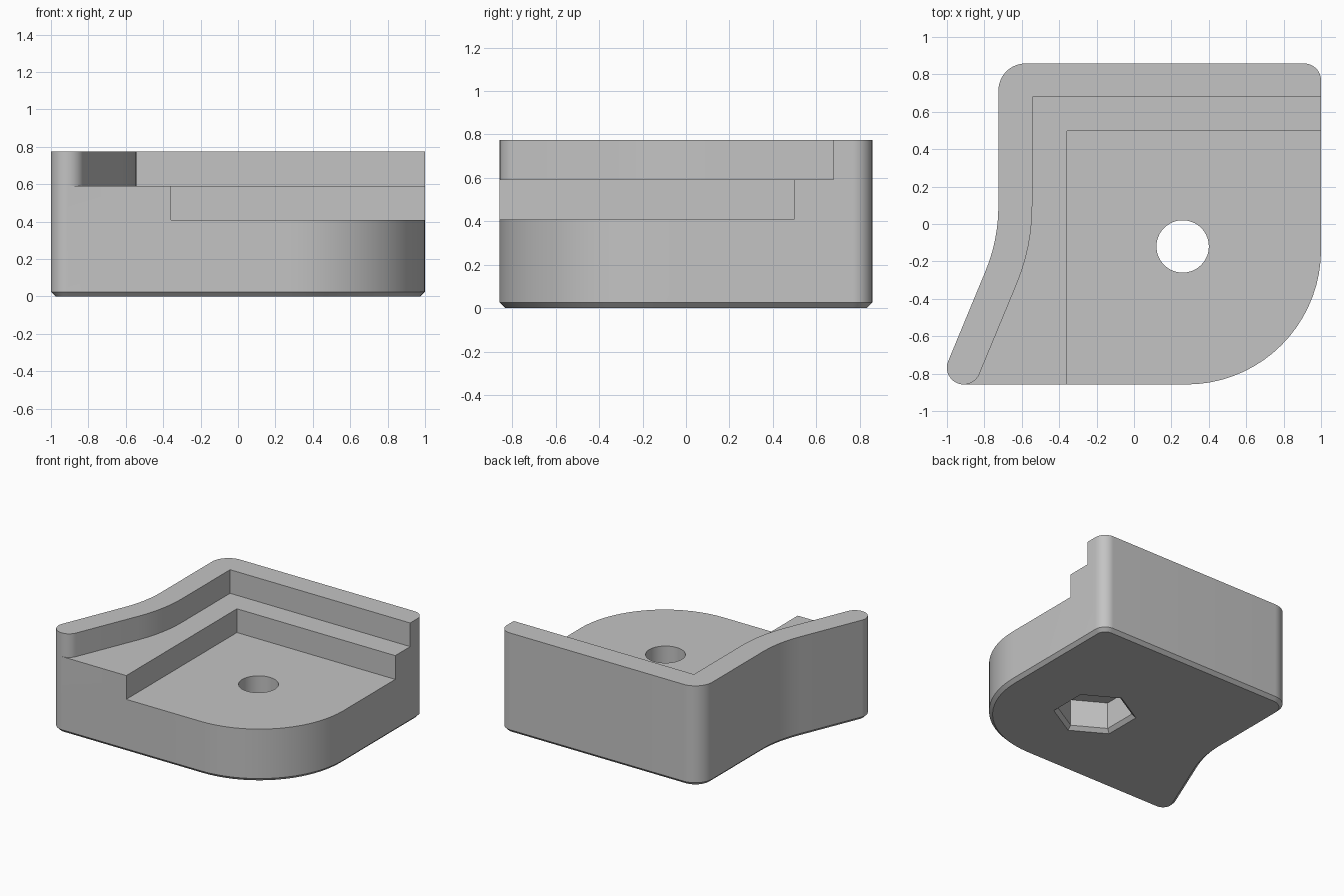
import bpy, bmesh, math
from mathutils import Vector

if "Cube" in bpy.data.objects:
    bpy.data.objects.remove(bpy.data.objects["Cube"])

HALF_Y, TOP = 0.858, 0.775
SLOPE = math.radians(22.5)      # lean of the flared side
TIP_R, WALL = 0.09, 0.181       # flare tip radius, rim wall thickness


def fillet(corners):
    """Round each (x, y, radius) corner of a closed outline."""
    out = []
    n = len(corners)
    for i, (x, y, r) in enumerate(corners):
        p = Vector((x, y))
        if r == 0:
            out.append(p)
            continue
        a = (Vector(corners[i - 1][:2]) - p).normalized()
        b = (Vector(corners[(i + 1) % n][:2]) - p).normalized()
        half = a.angle(b) / 2
        c = p + (a + b).normalized() * (r / math.sin(half))
        start = p + a * (r / math.tan(half)) - c
        end = p + b * (r / math.tan(half)) - c
        sweep = math.atan2(start.x * end.y - start.y * end.x, start.dot(end))
        steps = max(6, int(abs(sweep) / math.radians(5)))
        for k in range(steps + 1):
            t = sweep * k / steps
            out.append(c + Vector((start.x * math.cos(t) - start.y * math.sin(t),
                                   start.x * math.sin(t) + start.y * math.cos(t))))
    return out


def loft(name, rings):
    """Solid from (points, z) rings with equal point counts."""
    bm = bmesh.new()
    loops = [[bm.verts.new((p[0], p[1], z)) for p in pts] for pts, z in rings]
    bm.faces.new(loops[0][::-1])
    bm.faces.new(loops[-1])
    n = len(loops[0])
    for lo, hi in zip(loops, loops[1:]):
        for i in range(n):
            j = (i + 1) % n
            bm.faces.new((lo[i], lo[j], hi[j], hi[i]))
    bmesh.ops.recalc_face_normals(bm, faces=bm.faces)
    mesh = bpy.data.meshes.new(name)
    bm.to_mesh(mesh)
    bm.free()
    ob = bpy.data.objects.new(name, mesh)
    bpy.context.collection.objects.link(ob)
    return ob


def inset(pts, d):
    """Move a counter-clockwise outline inwards by d."""
    res = []
    for i, p in enumerate(pts):
        e1 = (p - pts[i - 1]).normalized()
        e2 = (pts[(i + 1) % len(pts)] - p).normalized()
        n1, n2 = Vector((-e1.y, e1.x)), Vector((-e2.y, e2.x))
        res.append(p + (n1 + n2) * (d / (1 + n1.dot(n2))))
    return res


def ngon(r, n, turn=0.0):
    return [Vector((0.26 + r * math.cos(turn + math.tau * k / n),
                    -0.12 + r * math.sin(turn + math.tau * k / n))) for k in range(n)]


# Bracket body with chamfered underside
bend_y = -0.085
tip_x = -0.725 - (HALF_Y + bend_y) * math.tan(SLOPE)
outline = fillet([(1, -HALF_Y, 0.72), (1, HALF_Y, 0.09), (-0.725, HALF_Y, 0.145),
                  (-0.725, bend_y, 0.9), (tip_x, -HALF_Y, TIP_R)])
body = loft("corner_bracket", [(inset(outline, 0.025), 0), (outline, 0.025), (outline, TOP)])

# Upper ledge cutter follows the flared wall and curls round its tip
in_x = -0.725 + WALL
in_y = bend_y - WALL * math.tan(SLOPE / 2)
tip = Vector((-1 + TIP_R, -HALF_Y + TIP_R))
curl = [(tip.x + TIP_R * math.cos(-SLOPE - t), tip.y + TIP_R * math.sin(-SLOPE - t), 0)
        for t in [(math.pi / 2 - SLOPE) * k / 8 for k in range(9)]]
ledge = fillet([(2, 0.68, 0), (in_x, 0.68, 0), (in_x, in_y, 1.08)] + curl
               + [(tip.x, -2, 0), (2, -2, 0)])
lower = [(2, 0.497), (-0.357, 0.497), (-0.357, -2), (2, -2)]

# Ledge, floor, screw hole and nut pocket cutters
hexagon = math.pi / 6
cutters = [
    loft("ledge_cutter", [(ledge, 0.592), (ledge, 1.2)]),
    loft("floor_cutter", [(lower, 0.408), (lower, 1.3)]),
    loft("hole_cutter", [(ngon(0.14, 64), 0.1), (ngon(0.14, 64), 0.7)]),
    loft("nut_cutter", [(ngon(0.32, 6, hexagon), -0.025), (ngon(0.265, 6, hexagon), 0.028),
                        (ngon(0.265, 6, hexagon), 0.235)]),
]
bpy.context.view_layer.objects.active = body
body.select_set(True)
for c in cutters:
    m = body.modifiers.new(c.name, 'BOOLEAN')
    m.operation, m.solver, m.object = 'DIFFERENCE', 'EXACT', c
    bpy.ops.object.modifier_apply(modifier=m.name)
    bpy.data.objects.remove(c)

# Plain grey finish
grey = bpy.data.materials.new("grey")
grey.diffuse_color = (0.55, 0.55, 0.55, 1)
grey.use_nodes = True
grey.node_tree.nodes["Principled BSDF"].inputs["Base Color"].default_value = grey.diffuse_color
body.data.materials.clear()
body.data.materials.append(grey)
bpy.ops.object.shade_smooth_by_angle(angle=math.radians(20))
